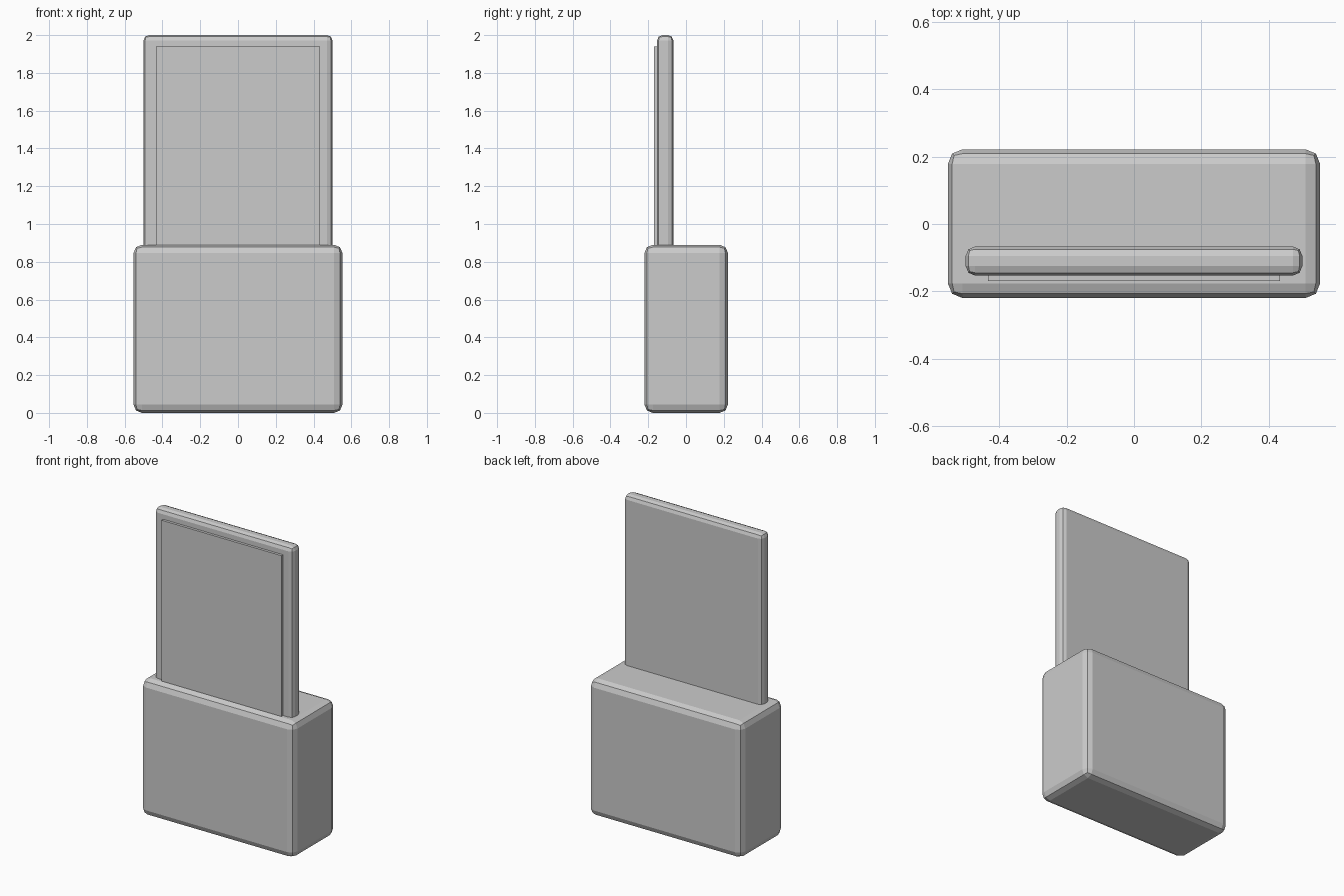
import bpy
import bmesh

cube = bpy.data.objects.get("Cube")
if cube:
    bpy.data.objects.remove(cube, do_unlink=True)

# One plain grey for every part
grey = bpy.data.materials.new("light_grey")
grey.use_nodes = True
colour = (0.6, 0.6, 0.6, 1)
grey.diffuse_color = colour
grey.node_tree.nodes["Principled BSDF"].inputs["Base Color"].default_value = colour


def box(name, low, high, bevel=0):
    """Flat-shaded box between two corners, with chamfered edges if asked."""
    mesh = bpy.data.meshes.new(name)
    bm = bmesh.new()
    bmesh.ops.create_cube(bm, size=1)
    for v in bm.verts:
        for i in range(3):
            v.co[i] = high[i] if v.co[i] > 0 else low[i]
    bm.to_mesh(mesh)
    bm.free()
    mesh.materials.append(grey)
    obj = bpy.data.objects.new(name, mesh)
    bpy.context.collection.objects.link(obj)
    if bevel:
        mod = obj.modifiers.new("rounded_edges", "BEVEL")
        mod.width = bevel
        mod.segments = 2
        mod.limit_method = "NONE"
    return obj


# Holder block at the bottom
box("holder", (-0.553, -0.22, 0), (0.553, 0.222, 0.89), 0.044)

# Upright slab standing in the holder
box("slab", (-0.5, -0.153, 0.2), (0.5, -0.067, 2), 0.028)

# Thin panel on the front of the slab
box("front_panel", (-0.433, -0.17, 0.26), (0.433, -0.145, 1.94))
